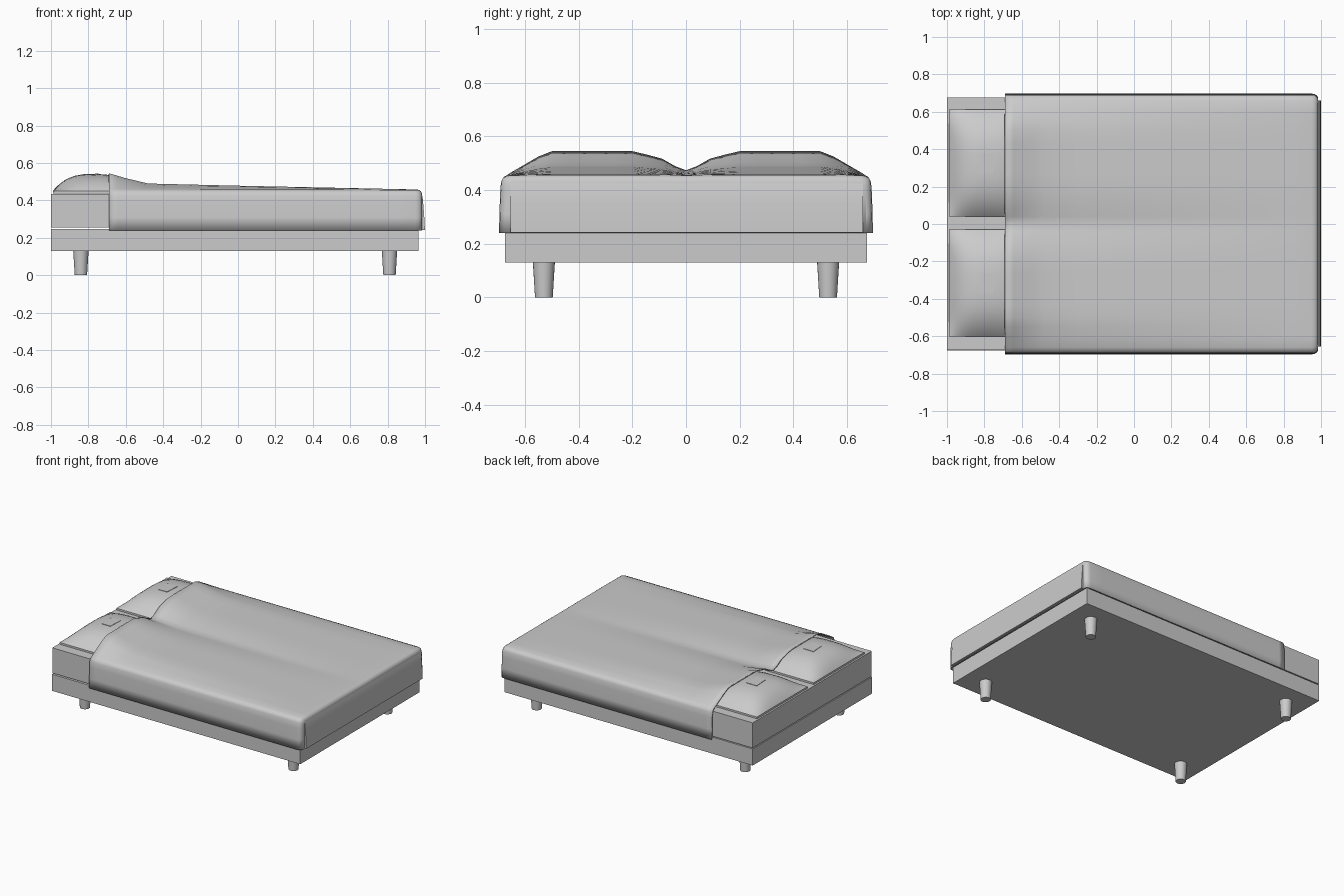
import bpy, bmesh, math
from mathutils import Matrix

cube = bpy.data.objects.get("Cube")
if cube:
    bpy.data.objects.remove(cube, do_unlink=True)

grey = bpy.data.materials.new("light_grey")
grey.use_nodes = True
COL = (0.6, 0.6, 0.6, 1)
grey.diffuse_color = COL
grey.node_tree.nodes["Principled BSDF"].inputs["Base Color"].default_value = COL


def finish(name, bm, angle=35):
    bmesh.ops.recalc_face_normals(bm, faces=bm.faces)
    mesh = bpy.data.meshes.new(name)
    bm.to_mesh(mesh)
    bm.free()
    mesh.materials.append(grey)
    mesh.shade_smooth()
    mesh.set_sharp_from_angle(angle=math.radians(angle))
    obj = bpy.data.objects.new(name, mesh)
    bpy.context.collection.objects.link(obj)
    return obj


def box(name, x0, x1, y0, y1, z0, z1):
    bm = bmesh.new()
    bmesh.ops.create_cube(bm, size=1)
    bmesh.ops.scale(bm, verts=bm.verts, vec=(x1 - x0, y1 - y0, z1 - z0))
    bmesh.ops.translate(bm, verts=bm.verts, vec=((x0 + x1) / 2, (y0 + y1) / 2, (z0 + z1) / 2))
    return finish(name, bm)


def skin(bm, rows, closed=False):
    """Join rows of points with quads."""
    rows = [[bm.verts.new(p) for p in row] for row in rows]
    for a, b in zip(rows, rows[1:]):
        n = len(a)
        for i in range(n if closed else n - 1):
            j = (i + 1) % n
            bm.faces.new((a[i], a[j], b[j], b[i]))
    return rows


def lerp_table(table, t):
    for (a, va), (b, vb) in zip(table, table[1:]):
        if t <= b:
            return va + (vb - va) * (t - a) / (b - a)
    return table[-1][1]


# Base and mattress
box("bed_base", -1, 0.965, -0.675, 0.675, 0.13, 0.248)
box("mattress", -1, 0.965, -0.67, 0.675, 0.255, 0.435)

# Tapered legs
for xname, x in (("head", -0.84), ("foot", 0.81)):
    for yname, y in (("front", -0.53), ("back", 0.53)):
        bm = bmesh.new()
        bmesh.ops.create_cone(bm, cap_ends=True, segments=24, radius1=0.033, radius2=0.041,
                              depth=0.13, matrix=Matrix.Translation((x, y, 0.065)))
        finish(f"{yname}_{xname}_leg", bm)

# Pillows: domed top over a flat underside, with a small square patch
PX, HX, HY = -0.77, 0.22, 0.286


def dome(u, v):
    return 0.45 + 0.09 * (1 - abs(u) ** 3) * (1 - abs(v) ** 3)


N = 20
ticks = [math.sin(math.pi / 2 * (2 * i / N - 1)) for i in range(N + 1)]
for side, cy in (("front", -0.315), ("back", 0.326)):
    bm = bmesh.new()
    skin(bm, [[(PX + HX * u, cy + HY * v, dome(u, v)) for v in ticks] for u in ticks])
    rim = [e for e in bm.edges if e.is_boundary]
    geo = bmesh.ops.extrude_edge_only(bm, edges=rim)["geom"]
    low = [g for g in geo if isinstance(g, bmesh.types.BMVert)]
    for vert in low:
        vert.co.z = 0.437
    bmesh.ops.contextual_create(bm, geom=[g for g in geo if isinstance(g, bmesh.types.BMEdge)])
    finish(f"{side}_pillow", bm)

    bm = bmesh.new()
    bmesh.ops.create_cube(bm, size=1)
    for vert in bm.verts:
        sx, sy, sz = (math.copysign(1, c) for c in vert.co)
        x = -0.785 + sx * 0.037 + sy * sx * 0.003
        y = cy + sy * 0.054
        vert.co = (x, y, dome((x - PX) / HX, (y - cy) / HY) + sz * 0.003)
    finish(f"{side}_pillow_patch", bm)

# Blanket: cross-sections along the bed, swelling over the pillows at the head
EDGE = 0.456
SWELL = [(0, 0.2), (0.04, 0.37), (0.09, 0.69), (0.15, 0.87), (0.2, 1),
         (0.5, 1), (0.55, 0.78), (0.66, 0.06), (0.7, 0)]
ALONG = [(-0.69, 1), (-0.6, 0.7), (-0.48, 0.38), (0.0, 0.25), (0.97, 0.02), (1, 0)]
SIDE = [(0.697, 0.24), (0.696, 0.31), (0.693, 0.39), (0.69, 0.43), (0.682, 0.447)]
TOP = [0.66, 0.6, 0.55, 0.5, 0.43, 0.35, 0.27, 0.2, 0.15, 0.09, 0.04]


def section(x, inset=0, drop=0):
    amp = lerp_table(ALONG, x)
    half = [(y - inset, z - (drop if z > 0.4 else 0)) for y, z in SIDE]
    half += [(y - inset * y, EDGE + 0.089 * amp * lerp_table(SWELL, y) - drop) for y in TOP]
    mid = (x, 0, EDGE + 0.089 * amp * SWELL[0][1] - drop)
    return [(x, -y, z) for y, z in half] + [mid] + [(x, y, z) for y, z in reversed(half)]


stations = [-0.69, -0.645, -0.6, -0.54, -0.48, -0.3, 0, 0.3, 0.6, 0.85, 0.95]
rows = [section(x) for x in stations]
rows += [section(0.968, 0.003, 0.002), section(0.979, 0.012, 0.01), section(0.985, 0.024, 0.022)]
bm = bmesh.new()
rings = skin(bm, rows)
bm.faces.new(rings[-1])
blanket = finish("blanket", bm, 50)
shell = blanket.modifiers.new("thickness", "SOLIDIFY")
shell.thickness = 0.008
shell.offset = -1

# Foot flap hanging over the end, flaring slightly outwards
flap = [(0.98, 0.242), (0.999, 0.242), (0.998, 0.28), (0.993, 0.35), (0.987, 0.42), (0.98, 0.436)]
bm = bmesh.new()
ends = skin(bm, [[(x, y, z) for x, z in flap] for y in (-0.655, 0.66)], closed=True)
for end in ends:
    bm.faces.new(end)
finish("blanket_foot_flap", bm)
